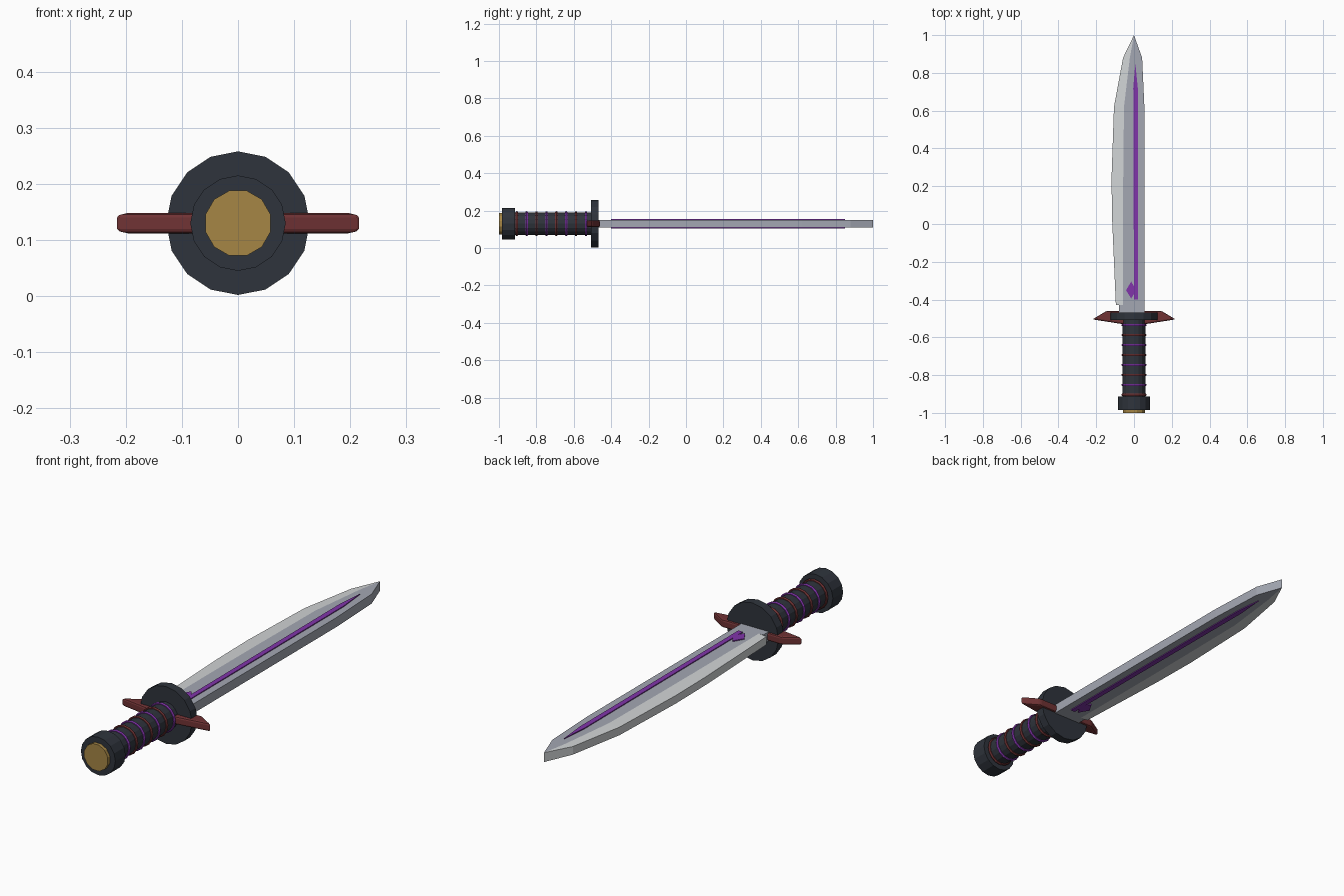
import bpy, bmesh, math

if "Cube" in bpy.data.objects:
    bpy.data.objects.remove(bpy.data.objects["Cube"])

ZC = 0.13  # height of the sword's long axis


def mat(name, rgb):
    m = bpy.data.materials.new(name)
    m.diffuse_color = (*rgb, 1)
    m.use_nodes = True
    m.node_tree.nodes["Principled BSDF"].inputs["Base Color"].default_value = m.diffuse_color
    return m


DARK = mat("dark_leather", (0.028, 0.034, 0.045))
RED = mat("deep_red", (0.16, 0.032, 0.034))
PURPLE = mat("purple", (0.22, 0.035, 0.40))
GOLD = mat("gold", (0.38, 0.24, 0.06))
STEEL = mat("blue_steel", (0.37, 0.39, 0.45))
SILVER = mat("edge_silver", (0.64, 0.66, 0.67))


def finish(name, bm, m):
    bmesh.ops.recalc_face_normals(bm, faces=bm.faces[:])
    me = bpy.data.meshes.new(name)
    bm.to_mesh(me)
    bm.free()
    ob = bpy.data.objects.new(name, me)
    bpy.context.collection.objects.link(ob)
    me.materials.append(m)
    return ob


def plate(name, pts, half, m):
    """Flat outline in x/y, thickened evenly about the sword axis."""
    bm = bmesh.new()
    face = bm.faces.new([bm.verts.new((x, y, ZC - half)) for x, y in pts])
    ext = bmesh.ops.extrude_face_region(bm, geom=[face])
    top = [v for v in ext["geom"] if isinstance(v, bmesh.types.BMVert)]
    bmesh.ops.translate(bm, verts=top, vec=(0, 0, 2 * half))
    return finish(name, bm, m)


def disc(name, y0, y1, r, m, sides=16, turn=0.0):
    """Cylinder lying along y."""
    bpy.ops.mesh.primitive_cylinder_add(
        vertices=sides, radius=r, depth=y1 - y0,
        location=(0, (y0 + y1) / 2, ZC), rotation=(math.pi / 2, turn, 0))
    ob = bpy.context.object
    ob.name = name
    ob.data.materials.append(m)
    return ob


# Hilt
disc("pommel_cap", -1.0, -0.98, 0.06, GOLD, 12, math.pi / 12)
disc("pommel", -0.985, -0.913, 0.085, DARK)
disc("grip", -0.92, -0.50, 0.06, DARK)
disc("guard_disc", -0.507, -0.468, 0.128, DARK)

# Grip rings, alternating purple and red
for i in range(8):
    bpy.ops.mesh.primitive_torus_add(
        major_segments=16, minor_segments=6, major_radius=0.06, minor_radius=0.007,
        location=(0, -0.535 - 0.0528 * i, ZC), rotation=(math.pi / 2, 0, 0))
    ring = bpy.context.object
    ring.name = f"grip_ring_{i + 1}"
    ring.data.materials.append(RED if i % 2 else PURPLE)

# Cross guard with pointed ends
half_guard = [(0.06, -0.53), (0.22, -0.505), (0.145, -0.46)]
guard = plate("cross_guard", half_guard + [(-x, y) for x, y in reversed(half_guard)], 0.018, RED)
bev = guard.modifiers.new("bevel", "BEVEL")
bev.width = 0.008
bev.segments = 2

# Blade body
ridge = [(-0.058, -0.43), (-0.058, 0.03), (-0.057, 0.24), (-0.053, 0.62), (-0.022, 0.88), (0.0, 1.0)]
plate("blade", [(-0.08, -0.47), (0.055, -0.47), (0.055, 0.62), (0.043, 0.88)]
      + ridge[::-1] + [(-0.08, -0.43)], 0.021, STEEL)

# Cutting edge, slightly thinner at its outer side
outer = [(-0.096, -0.43), (-0.116, 0.03), (-0.119, 0.24), (-0.106, 0.62), (-0.058, 0.88), (0.0, 1.0)]
bm = bmesh.new()
rows = []
for (ox, oy), (ix, iy) in zip(outer, ridge):
    h = 0.021 if oy == 1.0 else 0.018
    rows.append([bm.verts.new(c) for c in (
        (ox, oy, ZC - h), (ox, oy, ZC + h), (ix, iy, ZC + 0.021), (ix, iy, ZC - 0.021))])
for a, b in zip(rows, rows[1:]):
    for k in range(3):
        bm.faces.new((a[k], a[k + 1], b[k + 1], b[k]))
    bm.faces.new((a[3], a[0], b[0], b[3]))
bm.faces.new(rows[0])
bmesh.ops.remove_doubles(bm, verts=bm.verts[:], dist=1e-5)
finish("cutting_edge", bm, SILVER)

# Purple inlay line and gem, showing on both faces
plate("inlay_line", [(0.0, -0.40), (0.022, -0.40), (0.02, 0.72), (0.007, 0.85), (-0.004, 0.72)], 0.025, PURPLE)
plate("inlay_gem", [(-0.015, -0.395), (0.012, -0.35), (-0.015, -0.305), (-0.042, -0.35)], 0.025, PURPLE)
